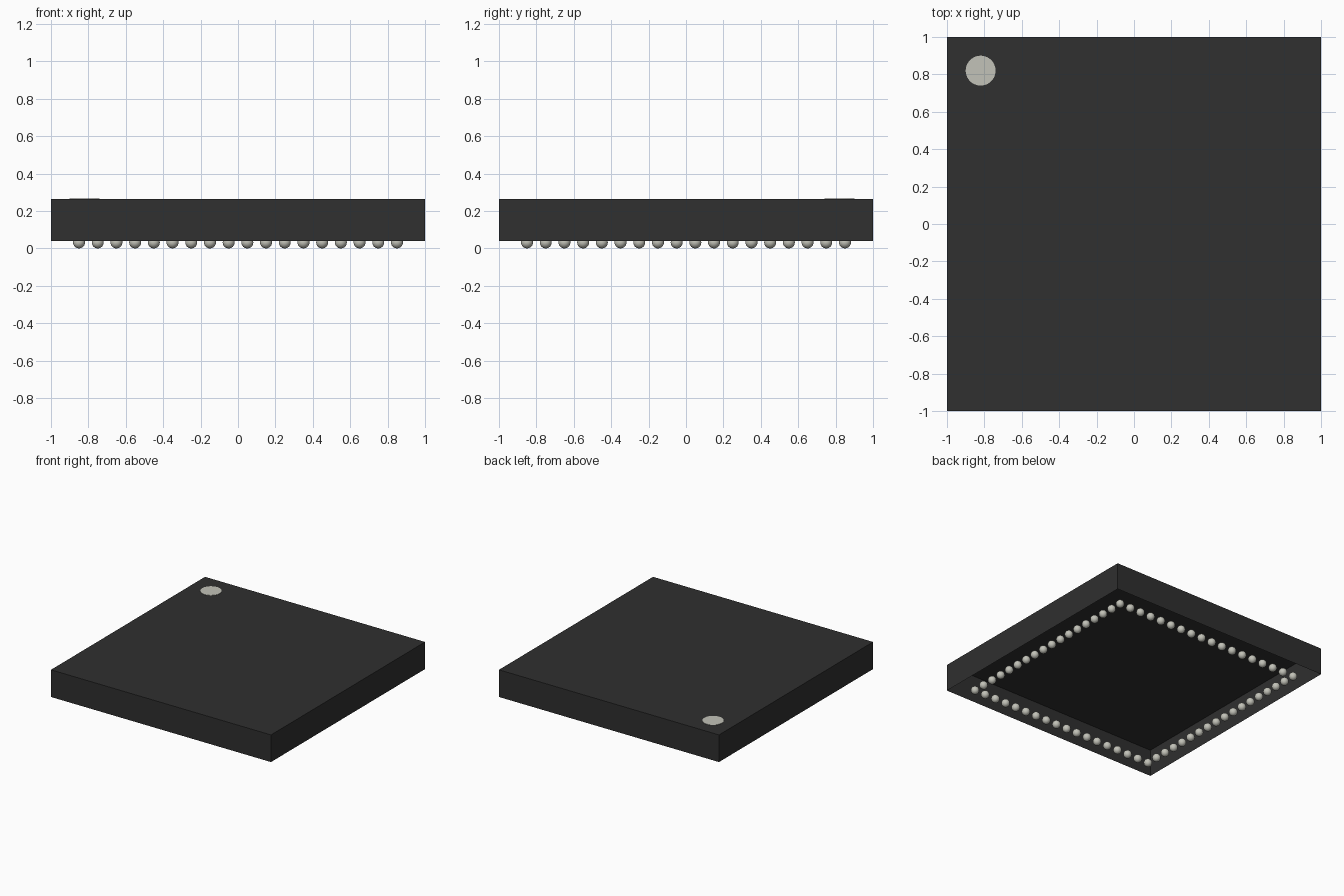
import bpy, bmesh

cube = bpy.data.objects.get("Cube")
if cube:
    bpy.data.objects.remove(cube, do_unlink=True)

BOTTOM, TOP = 0.04, 0.263
BALL_R, PITCH, COUNT = 0.032, 0.1, 18


def material(name, rgb):
    mat = bpy.data.materials.new(name)
    mat.use_nodes = True
    color = (*rgb, 1)
    mat.diffuse_color = color
    mat.node_tree.nodes["Principled BSDF"].inputs["Base Color"].default_value = color
    return mat


def add_object(name, bm, mat):
    mesh = bpy.data.meshes.new(name)
    bm.to_mesh(mesh)
    bm.free()
    mesh.materials.append(mat)
    obj = bpy.data.objects.new(name, mesh)
    bpy.context.collection.objects.link(obj)
    return obj


black = material("black plastic", (0.029, 0.029, 0.029))
metal = material("pale metal", (0.54, 0.54, 0.48))

# Package body: a thin-walled box, open underneath
bm = bmesh.new()
bmesh.ops.create_cube(bm, size=2)
for v in bm.verts:
    v.co.z = TOP if v.co.z > 0 else BOTTOM
bm.normal_update()
underside = [f for f in bm.faces if f.normal.z < -0.5]
bmesh.ops.delete(bm, geom=underside, context="FACES")
add_object("package_body", bm, black)

# Round corner marker on the top
bm = bmesh.new()
bmesh.ops.create_cone(bm, cap_ends=True, segments=48, radius1=0.08, radius2=0.08, depth=0.003)
marker = add_object("corner_marker", bm, metal)
marker.location = (-0.82, 0.82, TOP + 0.001)

# Solder balls: one row around the edge, all sharing a mesh
bm = bmesh.new()
bmesh.ops.create_uvsphere(bm, u_segments=20, v_segments=12, radius=BALL_R)
for f in bm.faces:
    f.smooth = True
first = add_object("solder_ball", bm, metal)
ball_mesh = first.data
bpy.data.objects.remove(first, do_unlink=True)

half = PITCH * (COUNT - 1) / 2
for i in range(COUNT):
    for j in range(COUNT):
        if i in (0, COUNT - 1) or j in (0, COUNT - 1):
            ball = bpy.data.objects.new("solder_ball", ball_mesh)
            ball.location = (i * PITCH - half, j * PITCH - half, BALL_R)
            bpy.context.collection.objects.link(ball)
